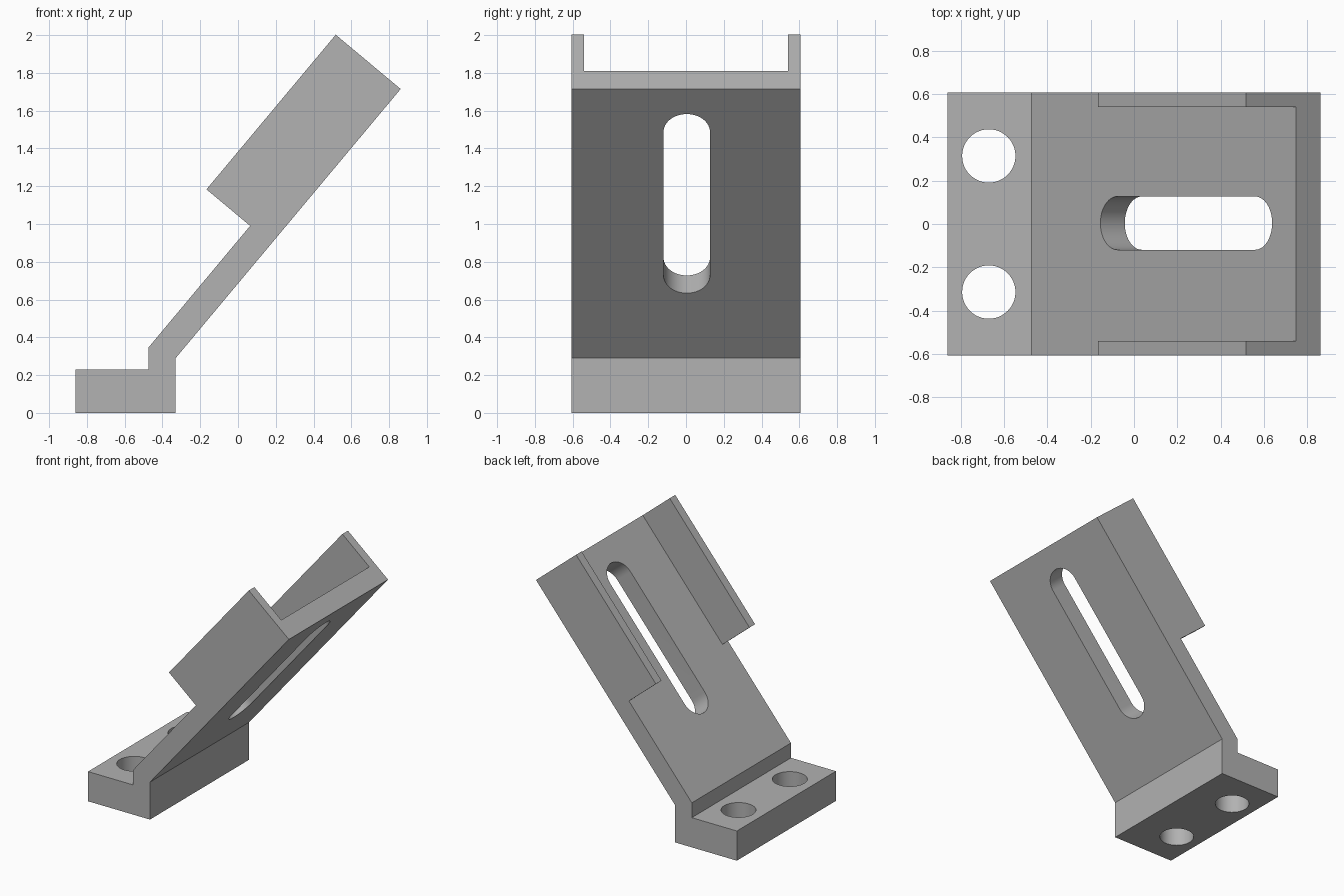
import bpy, bmesh, math
from mathutils import Vector

cube = bpy.data.objects.get("Cube")
if cube:
    bpy.data.objects.remove(cube)

grey = bpy.data.materials.new("plain grey")
grey.use_nodes = True
colour = (0.445, 0.445, 0.445, 1)
grey.diffuse_color = colour
grey.node_tree.nodes["Principled BSDF"].inputs["Base Color"].default_value = colour

HALF, WALL = 0.607, 0.068                  # half width and side wall thickness
TILT = math.radians(50.1)
ALONG = Vector((math.cos(TILT), 0, math.sin(TILT)))   # up the sloping plate
OUT = Vector((-math.sin(TILT), 0, math.cos(TILT)))    # out of its upper face
FOOT = Vector((-0.33, 0, 0.29))            # lower edge of the sloping underside
LENGTH, THICK, RAIL = 1.857, 0.147, 0.448


def on_slope(t, n, y=0):
    return FOOT + ALONG * t + OUT * n + Vector((0, y, 0))


def prism(name, points, push):
    """Extrude a closed outline along a vector."""
    bm = bmesh.new()
    face = bm.faces.new([bm.verts.new(p) for p in points])
    ext = bmesh.ops.extrude_face_region(bm, geom=[face])
    moved = [g for g in ext["geom"] if isinstance(g, bmesh.types.BMVert)]
    bmesh.ops.translate(bm, vec=push, verts=moved)
    bmesh.ops.recalc_face_normals(bm, faces=bm.faces)
    mesh = bpy.data.meshes.new(name)
    bm.to_mesh(mesh)
    bm.free()
    mesh.materials.append(grey)
    obj = bpy.data.objects.new(name, mesh)
    bpy.context.collection.objects.link(obj)
    return obj


def combine(target, other, operation):
    mod = target.modifiers.new(other.name, "BOOLEAN")
    mod.operation, mod.solver, mod.object = operation, "EXACT", other
    bpy.context.view_layer.objects.active = target
    bpy.ops.object.modifier_apply(modifier=mod.name)
    bpy.data.objects.remove(other)


def arc(radius, start, end, steps):
    for i in range(steps + 1):
        a = start + (end - start) * i / steps
        yield radius * math.cos(a), radius * math.sin(a)


# Foot and sloping plate
top = on_slope(LENGTH, THICK)
tip = on_slope(LENGTH, 0)
outline = [(-0.861, 0), (-0.33, 0), (FOOT.x, FOOT.z), (tip.x, tip.z),
           (top.x, top.z), (-0.475, 0.345), (-0.475, 0.23), (-0.861, 0.23)]
bracket = prism("angled_bracket", [(x, -HALF, z) for x, z in outline],
                Vector((0, 2 * HALF, 0)))

# Side rails along the upper part of the plate
for y in (-HALF, HALF - WALL):
    corners = [(0.79, 0.1), (LENGTH, 0.1), (LENGTH, RAIL), (0.79, RAIL)]
    rail = prism("side_rail", [on_slope(t, n, y) for t, n in corners],
                 Vector((0, WALL, 0)))
    combine(bracket, rail, "UNION")

# Long slot through the plate
R = 0.123
ends = [(1.561 + t, y) for t, y in arc(R, -math.pi / 2, math.pi / 2, 24)]
ends += [(0.571 + t, y) for t, y in arc(R, math.pi / 2, 3 * math.pi / 2, 24)]
slot = prism("slot_cutter", [on_slope(t, -0.1, y + 0.004) for t, y in ends], OUT * 0.4)
slot.hide_render = True
combine(bracket, slot, "DIFFERENCE")

# Two bolt holes in the foot
for side in (-1, 1):
    ring = list(arc(R, 0, 2 * math.pi, 48))[:-1]
    hole = prism("hole_cutter", [(x - 0.67, y + side * 0.314, -0.1) for x, y in ring],
                 Vector((0, 0, 0.5)))
    hole.hide_render = True
    combine(bracket, hole, "DIFFERENCE")

# Merge leftover flat seams, then shade the round walls smooth
bm = bmesh.new()
bm.from_mesh(bracket.data)
bmesh.ops.remove_doubles(bm, verts=bm.verts, dist=0.0001)
bmesh.ops.dissolve_limit(bm, angle_limit=math.radians(0.5), verts=bm.verts, edges=bm.edges)
bm.to_mesh(bracket.data)
bm.free()
bpy.ops.object.select_all(action="DESELECT")
bracket.select_set(True)
bpy.context.view_layer.objects.active = bracket
bpy.ops.object.shade_smooth_by_angle(angle=math.radians(30))
